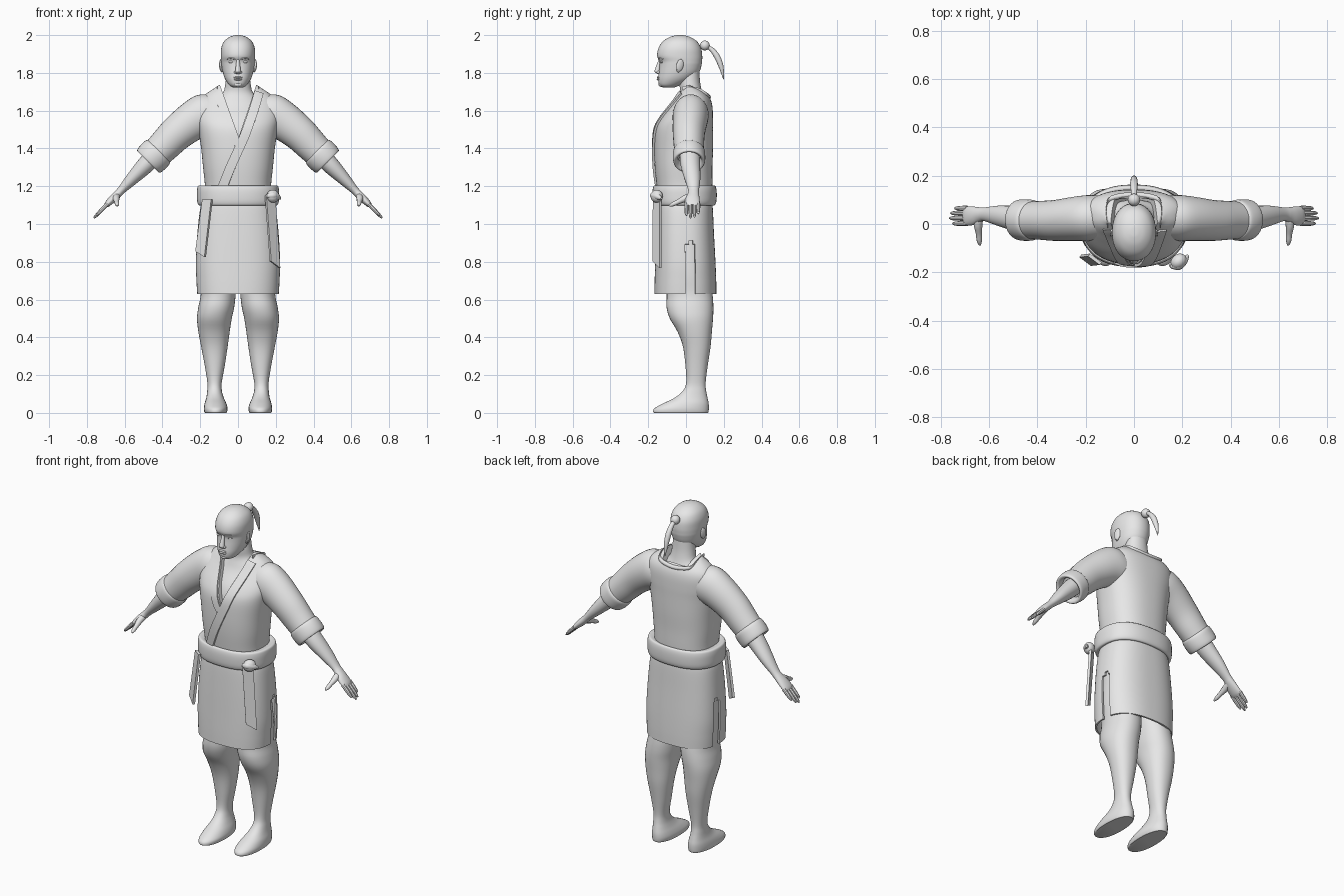
import bpy, bmesh, math
from mathutils import Vector, Matrix
from mathutils.bvhtree import BVHTree

GREY = bpy.data.materials.new("light_grey")
GREY.diffuse_color = (0.8, 0.8, 0.8, 1)


def finish(name, bm, angle=40):
    bmesh.ops.recalc_face_normals(bm, faces=bm.faces)
    me = bpy.data.meshes.new(name)
    bm.to_mesh(me)
    bm.free()
    ob = bpy.data.objects.new(name, me)
    bpy.context.collection.objects.link(ob)
    me.materials.append(GREY)
    smooth(me, angle)
    return ob


def smooth(me, angle=40):
    for p in me.polygons:
        p.use_smooth = True
    me.set_sharp_from_angle(angle=math.radians(angle))


def spline(secs, sub):
    """Catmull-Rom interpolation of equal-length tuples."""
    out = []
    for i in range(len(secs) - 1):
        a, b, c, d = (secs[max(0, min(len(secs) - 1, i + k))] for k in (-1, 0, 1, 2))
        for j in range(sub):
            t = j / sub
            out.append([0.5 * (2 * q + (r - p) * t + (2 * p - 5 * q + 4 * r - s) * t * t
                               + (3 * q - p - 3 * r + s) * t ** 3)
                        for p, q, r, s in zip(a, b, c, d)])
    return out + [list(secs[-1])]


def loft_bm(secs, n=32, e=2.0, sub=4, caps=True):
    """Each section: centre, u axis, v axis (9 numbers); e is the squareness."""
    bm = bmesh.new()
    rings = []
    for s in spline(secs, sub):
        c, u, v = Vector(s[:3]), Vector(s[3:6]), Vector(s[6:])
        ring = []
        for k in range(n):
            a = 2 * math.pi * k / n
            x, y = math.cos(a), math.sin(a)
            f = (abs(x) ** e + abs(y) ** e) ** (-1 / e)
            ring.append(bm.verts.new(c + u * x * f + v * y * f))
        rings.append(ring)
    for p, q in zip(rings, rings[1:]):
        for k in range(n):
            bm.faces.new((p[k], p[(k + 1) % n], q[(k + 1) % n], q[k]))
    if caps:
        bm.faces.new(rings[0])
        bm.faces.new(rings[-1])
    return bm


def loft(name, secs, **kw):
    return finish(name, loft_bm(secs, **kw))


def level(z, x0, x1, y0, y1):
    return ((x0 + x1) / 2, (y0 + y1) / 2, z, (x1 - x0) / 2, 0, 0, 0, (y1 - y0) / 2, 0)


def mid(z, y0, y1, rx):
    return level(z, -rx, rx, y0, y1)


def limb(s, x, y, z, ru, rv, deg):
    t = math.radians(deg)
    return (s * x, y, z, s * ru * math.cos(t), 0, ru * math.sin(t), 0, rv, 0)


def tube(name, pts, n=10, sub=4):
    d = (Vector(pts[-1][:3]) - Vector(pts[0][:3])).normalized()
    u = d.orthogonal().normalized()
    v = d.cross(u)
    return loft(name, [(*p[:3], *(u * p[3]), *(v * p[3])) for p in pts], n=n, sub=sub)


def ball(name, loc, scale, rot=(0, 0, 0), seg=20):
    bm = bmesh.new()
    m = Matrix.Translation(loc)
    for a, ax in zip(rot, "XYZ"):
        m = m @ Matrix.Rotation(math.radians(a), 4, ax)
    bmesh.ops.create_uvsphere(bm, u_segments=seg, v_segments=12, radius=1,
                              matrix=m @ Matrix.Diagonal((*scale, 1)))
    return finish(name, bm)


# Robe body, with the neck opening cut out
robe_secs = [mid(1.12, -.145, .135, .18), mid(1.2, -.155, .14, .175), mid(1.3, -.165, .14, .185),
             mid(1.4, -.168, .143, .195), mid(1.5, -.162, .143, .21), mid(1.56, -.135, .143, .22),
             mid(1.62, -.09, .14, .215), mid(1.66, -.06, .13, .198), mid(1.69, -.042, .11, .168),
             mid(1.715, -.025, .08, .13), mid(1.735, -.01, .03, .1)]
bm = loft_bm(robe_secs, n=64, e=2.4)
robe_tree = BVHTree.FromBMesh(bm)
robe = finish("robe", bm)
bm = bmesh.new()
tri = [(-.108, 1.77), (.108, 1.77), (.004, 1.46)]
f, b = ([bm.verts.new((x, y, z)) for x, z in tri] for y in (-.4, .108))
bm.faces.new(f)
bm.faces.new(b)
for k in range(3):
    bm.faces.new((f[k], f[(k + 1) % 3], b[(k + 1) % 3], b[k]))
cutter = finish("neck_cutter", bm)
cutter.hide_render = True
mod = robe.modifiers.new("neck", "BOOLEAN")
mod.operation, mod.solver, mod.object = "DIFFERENCE", "EXACT", cutter
dg = bpy.context.evaluated_depsgraph_get()
cut_mesh = bpy.data.meshes.new_from_object(robe.evaluated_get(dg))
robe.modifiers.clear()
robe.data = cut_mesh
smooth(cut_mesh)
bpy.data.objects.remove(cutter)


# Collar bands laid on the robe surface
def band(name, path, width, lift):
    bm = bmesh.new()
    rows, y = [], -.02
    for x, z, tx, tz in spline(path, 8):
        row = []
        for k in range(5):
            w = (k / 4 - .5) * width
            px, pz = x + w * tx, z + w * tz
            hit = robe_tree.ray_cast(Vector((px, -1, pz)), Vector((0, 1, 0)))[0]
            y = hit.y if hit else y
            row.append(bm.verts.new((px, y - lift, pz)))
        rows.append(row)
    for p, q in zip(rows, rows[1:]):
        for k in range(4):
            bm.faces.new((p[k], p[k + 1], q[k + 1], q[k]))
    bmesh.ops.recalc_face_normals(bm, faces=bm.faces)
    bmesh.ops.solidify(bm, geom=bm.faces[:], thickness=.016)
    return finish(name, bm)


band("collar_under", [(-.11, 1.70, .95, .3), (-.075, 1.6, .95, .3), (-.03, 1.47, .95, .3),
                      (0, 1.42, .9, .3)], .042, .006)
band("collar_over", [(.112, 1.70, .95, -.3), (.082, 1.6, .95, -.3), (.04, 1.48, .95, -.32),
                     (.01, 1.41, .93, -.35), (-.04, 1.3, .93, -.38), (-.085, 1.19, .93, -.38)], .05, .012)
tube("collar_back", [(-.108, -.01, 1.72, .012), (-.115, .06, 1.71, .012), (-.095, .105, 1.685, .012),
                     (0, .12, 1.672, .012), (.095, .105, 1.685, .012), (.115, .06, 1.71, .012),
                     (.108, -.01, 1.72, .012)])

# Chest and neck
loft("chest_and_neck", [mid(1.38, -.13, .08, .11), mid(1.47, -.142, .09, .13), mid(1.55, -.118, .1, .15),
                        mid(1.62, -.066, .1, .14), mid(1.66, -.045, .098, .112), mid(1.70, -.032, .085, .077),
                        mid(1.75, -.035, .075, .066), mid(1.81, -.03, .07, .06)], e=2.1)

# Head and face
loft("head", [mid(1.722, -.12, -.065, .025), mid(1.735, -.141, -.03, .046), mid(1.765, -.147, .03, .067),
              mid(1.80, -.144, .068, .08), mid(1.84, -.14, .082, .087), mid(1.862, -.141, .085, .089),
              mid(1.89, -.153, .086, .091), mid(1.93, -.146, .08, .089), mid(1.965, -.124, .06, .075),
              mid(1.988, -.09, .026, .049), mid(1.998, -.058, -.005, .022), mid(2.0, -.04, -.025, .006)],
     n=40, e=2.15)
tube("nose", [(0, -.134, 1.878, .008), (0, -.143, 1.85, .010), (0, -.150, 1.82, .014),
              (0, -.152, 1.805, .015), (0, -.143, 1.793, .008)], n=12)
for nm, z, r in (("upper_lip", 1.776, .005), ("lower_lip", 1.766, .006)):
    ball(nm, (0, -.146, z), (.024, .009, r))
ball("chin", (0, -.132, 1.738), (.022, .014, .012))
for s in (-1, 1):
    ball("nostril", (s * .013, -.146, 1.803), (.008, .01, .007))
    ball("eye", (s * .036, -.127, 1.858), (.015, .009, .007))
    tube("brow", [(s * .014, -.145, 1.874, .004), (s * .036, -.138, 1.879, .006),
                  (s * .06, -.117, 1.874, .004)], n=8)
    ball("ear", (s * .09, -.032, 1.84), (.008, .02, .033), (-12, 0, s * 20))
    ball("ear_lobe", (s * .086, -.04, 1.815), (.006, .01, .012))

# Top knot and pony tail
ball("hair_knot", (0, .1, 1.945), (.026, .026, .026))
tube("pony_tail", [(0, .1, 1.945, .012), (0, .135, 1.925, .013), (0, .165, 1.885, .016),
                   (0, .187, 1.83, .013), (0, .2, 1.765, .002)], n=12)

for s in (-1, 1):
    # Sleeve and rolled cuff, open at the end
    loft("sleeve", [limb(s, .1, .025, 1.58, .11, .085, 72), limb(s, .17, .025, 1.577, .115, .095, 66),
                    limb(s, .24, .022, 1.545, .104, .092, 57), limb(s, .325, .015, 1.48, .093, .085, 48),
                    limb(s, .39, .015, 1.415, .086, .08, 46), limb(s, .45, .015, 1.355, .078, .076, 45)])
    loft("cuff", [limb(s, .415, .015, 1.39, .07, .07, 45), limb(s, .422, .016, 1.383, .087, .083, 45),
                  limb(s, .445, .016, 1.36, .091, .086, 45), limb(s, .47, .017, 1.335, .087, .084, 45),
                  limb(s, .476, .017, 1.329, .078, .076, 45), limb(s, .468, .017, 1.337, .064, .064, 45),
                  limb(s, .44, .017, 1.365, .058, .058, 45)])
    # Forearm and palm
    loft("forearm", [limb(s, .42, .02, 1.385, .05, .055, 45), limb(s, .49, .023, 1.312, .046, .052, 44),
                     limb(s, .56, .034, 1.24, .034, .042, 44), limb(s, .615, .04, 1.182, .022, .029, 45),
                     limb(s, .638, .039, 1.158, .021, .03, 45), limb(s, .665, .034, 1.132, .02, .038, 45),
                     limb(s, .69, .033, 1.107, .016, .04, 45), limb(s, .702, .033, 1.095, .01, .036, 45)], n=24)
    # Fingers and thumb
    for y, ln in ((.002, .058), (.024, .071), (.045, .066), (.065, .05)):
        x, z = .69, 1.107
        tube("finger", [(s * (x + ln * f), y, z - ln * f * 1.03, r)
                        for f, r in ((0, .011), (.5, .0105), (.9, .008), (1.04, .003))], n=8, sub=3)
    tube("thumb", [(s * .64, .03, 1.15, .017), (s * .645, -.005, 1.135, .018), (s * .642, -.04, 1.118, .013),
                   (s * .64, -.07, 1.104, .011), (s * .638, -.088, 1.096, .004)], n=10)

    # Leg and foot
    leg = [(.95, .01, .185, -.1, .1), (.75, .003, .2, -.11, .12), (.63, .012, .197, -.102, .14),
           (.56, .02, .21, -.103, .145), (.5, .033, .217, -.086, .143), (.43, .044, .21, -.045, .137),
           (.35, .055, .195, -.016, .13), (.25, .07, .176, -.003, .115), (.16, .086, .162, .001, .104),
           (.115, .085, .163, -.018, .107), (.08, .075, .168, -.06, .114), (.05, .062, .177, -.122, .12),
           (.025, .055, .181, -.166, .121), (.006, .058, .179, -.174, .119), (0, .062, .175, -.168, .115)]
    loft("leg", [level(z, *sorted((s * a, s * b)), c, d) for z, a, b, c, d in leg], e=2.2)

# Skirt with a slit on both sides
bm = loft_bm([mid(1.13, -.145, .135, .18), mid(1.08, -.152, .142, .2), mid(.95, -.158, .148, .215),
              mid(.8, -.163, .156, .223), mid(.7, -.166, .16, .22), mid(.63, -.167, .161, .216)],
             n=96, e=2.5, sub=8, caps=False)
slit = []
for f in bm.faces:
    c = f.calc_center_median()
    if abs(c.x) > .1 and abs(c.y - .022) < min(.024, (.915 - c.z) * .8):
        slit.append(f)
bmesh.ops.delete(bm, geom=slit, context="FACES")
bmesh.ops.recalc_face_normals(bm, faces=bm.faces)
bmesh.ops.solidify(bm, geom=bm.faces[:], thickness=.01)
finish("skirt", bm)

# Belt
loft("belt", [mid(1.105, -.14, .13, .18), mid(1.098, -.165, .15, .205), mid(1.115, -.175, .16, .215),
              mid(1.15, -.178, .163, .217), mid(1.185, -.176, .161, .216), mid(1.204, -.168, .153, .208),
              mid(1.2, -.15, .135, .175)], n=64, e=2.4)


# Hanging belt ends and knot
def strip(name, top, bottom, side, drop):
    bm = bmesh.new()
    t = Vector((.024, side * .018, 0))
    n = Vector((side * .6, -.8, 0)) * .007
    top, bottom = Vector(top), Vector(bottom)
    low = Vector((0, 0, drop))
    loops = [[bm.verts.new(p + n * k) for p in (top - t, top + t, bottom + t - low, bottom - t + low)]
             for k in (-1, 1)]
    bm.faces.new(loops[0])
    bm.faces.new(loops[1])
    for k in range(4):
        j = (k + 1) % 4
        bm.faces.new((loops[0][k], loops[0][j], loops[1][j], loops[1][k]))
    return finish(name, bm)


strip("belt_end_left", (-.162, -.146, 1.13), (-.198, -.15, .84), -1, .015)
strip("belt_end_right", (.17, -.152, 1.15), (.196, -.154, .785), 1, .018)
ball("belt_knot", (.185, -.155, 1.147), (.036, .03, .034), (0, 0, 40))
tube("knot_fold", [(.15, -.178, 1.15, .008), (.18, -.175, 1.152, .018), (.21, -.15, 1.145, .016),
                   (.225, -.13, 1.135, .006)])
